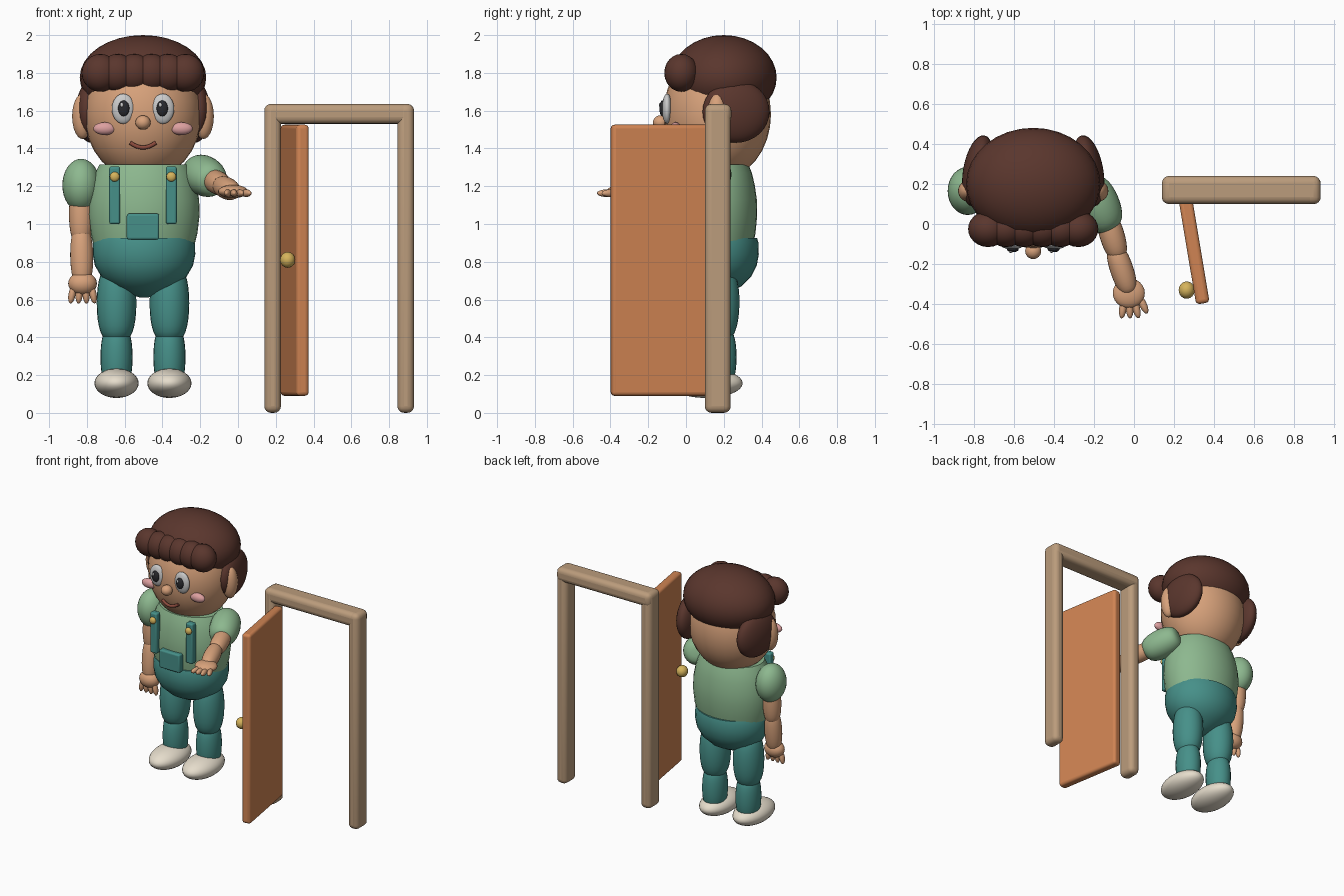
import bpy, bmesh
from math import sin, cos, pi, radians
from mathutils import Vector, Matrix

if "Cube" in bpy.data.objects:
    bpy.data.objects.remove(bpy.data.objects["Cube"])


def material(name, hex_code):
    lin = [((int(hex_code[i:i + 2], 16) / 255 + 0.055) / 1.055) ** 2.4 for i in (0, 2, 4)]
    m = bpy.data.materials.new(name)
    m.diffuse_color = (*lin, 1)
    m.use_nodes = True
    m.node_tree.nodes["Principled BSDF"].inputs["Base Color"].default_value = m.diffuse_color
    return m


SKIN = material("skin", "D8A27B")
HAIR = material("hair", "5A362D")
GREEN = material("shirt", "8DB88F")
TEAL = material("overalls", "469089")
SHOE = material("shoe", "E6DDCC")
WHITE = material("eye_white", "F2F2F0")
BLACK = material("pupil", "2A2A2E")
PINK = material("cheek", "DDA0A0")
LIP = material("lip", "8A4A3C")
GOLD = material("brass", "D6B45C")
DOOR = material("door", "D08453")
FRAME = material("frame", "BB9C7C")
CX = -0.503  # centre line of the figure


def finish(o, name, mat):
    o.name = name
    o.data.materials.append(mat)
    bpy.ops.object.select_all(action='DESELECT')
    o.select_set(True)
    bpy.context.view_layer.objects.active = o
    bpy.ops.object.shade_smooth_by_angle(angle=radians(40))
    return o


def ball(name, loc, size, mat, rot=(0, 0, 0), seg=32):
    bpy.ops.mesh.primitive_uv_sphere_add(segments=seg, ring_count=seg // 2, location=loc, rotation=rot)
    bpy.context.object.scale = size
    return finish(bpy.context.object, name, mat)


def lathe(name, profile, mat, matrix, sy=1.0, n=32):
    """Closed solid of revolution from (z, radius) pairs."""
    bm = bmesh.new()
    rings = [[bm.verts.new((r * cos(2 * pi * i / n), sy * r * sin(2 * pi * i / n), z)) for i in range(n)]
             for z, r in profile]
    for a, b in zip(rings, rings[1:]):
        for i in range(n):
            j = (i + 1) % n
            bm.faces.new((a[i], a[j], b[j], b[i]))
    bm.faces.new(rings[0][::-1])
    bm.faces.new(rings[-1])
    me = bpy.data.meshes.new(name)
    bm.to_mesh(me)
    bm.free()
    o = bpy.data.objects.new(name, me)
    bpy.context.collection.objects.link(o)
    o.matrix_world = matrix
    return finish(o, name, mat)


def limb(name, a, b, r, mat, sy=1.0, power=0.5):
    """Barrel with rounded ends between two points."""
    a, b = Vector(a), Vector(b)
    d = b - a
    prof = []
    for k in range(15):
        u = pi * (0.02 + 0.96 * k / 14)
        prof.append((d.length * (1 - cos(u)) / 2, r * sin(u) ** power))
    rot = d.to_track_quat('Z', 'Y').to_matrix().to_4x4()
    return lathe(name, prof, mat, Matrix.Translation(a) @ rot, sy, 24)


def box(name, loc, size, mat, bevel, rz=0.0):
    bpy.ops.mesh.primitive_cube_add(size=1, location=loc, rotation=(0, 0, rz))
    o = bpy.context.object
    o.scale = size
    bpy.ops.object.transform_apply(location=False, rotation=False, scale=True)
    m = o.modifiers.new("bevel", 'BEVEL')
    m.width, m.segments = bevel, 4
    return finish(o, name, mat)


# head and hair
ball("head", (CX, 0.165, 1.58), (0.31, 0.285, 0.35), SKIN)
ball("hair_cap", (CX, 0.2, 1.775), (0.335, 0.28, 0.225), HAIR)
for i in range(6):
    x = (i - 2.5) * 0.09
    ball("fringe", (CX + x, -0.025, 1.80), (0.1, 0.09, 0.1), HAIR, seg=24)

# paired features of face, straps and legs
for s in (-1, 1):
    ball("side_hair", (CX + s * 0.275, 0.265, 1.595), (0.075, 0.18, 0.165), HAIR, (0, 0, s * radians(10)))
    ball("ear", (CX + s * 0.32, 0.165, 1.57), (0.055, 0.055, 0.12), SKIN)
    ball("eye", (CX + s * 0.105, -0.1, 1.61), (0.06, 0.027, 0.08), WHITE, seg=24)
    ball("pupil", (CX + s * 0.102, -0.125, 1.612), (0.03, 0.016, 0.042), BLACK, seg=20)
    ball("pupil_glint", (CX + s * 0.102 - 0.01, -0.138, 1.63), (0.009, 0.006, 0.011), WHITE, seg=12)
    ball("cheek", (CX + s * 0.203, -0.055, 1.505), (0.06, 0.03, 0.034), PINK, seg=24)
    box("strap", (CX + s * 0.15, -0.06, 1.152), (0.058, 0.05, 0.305), TEAL, 0.012)
    ball("strap_button", (CX + s * 0.15, -0.09, 1.25), (0.026, 0.018, 0.026), GOLD, seg=20)
    x = CX + s * 0.14
    limb("upper_leg", (x, 0.17, 0.78), (x, 0.165, 0.38), 0.105, TEAL, 1.1)
    limb("lower_leg", (x, 0.17, 0.45), (x, 0.17, 0.14), 0.085, TEAL, 1.15, 0.4)
    ball("shoe", (x, 0.105, 0.157), (0.117, 0.195, 0.078), SHOE)
ball("nose", (CX, -0.135, 1.537), (0.04, 0.04, 0.038), SKIN, seg=24)

# smiling mouth
cu = bpy.data.curves.new("mouth", 'CURVE')
cu.dimensions, cu.bevel_depth, cu.bevel_resolution, cu.use_fill_caps = '3D', 0.011, 3, True
sp = cu.splines.new('POLY')
sp.points.add(8)
for i, p in enumerate(sp.points):
    t = (i - 4) / 4
    p.co = (CX + 0.067 * t, -0.098 + 0.008 * t * t, 1.405 + 0.025 * t * t, 1)
mouth = bpy.data.objects.new("mouth", cu)
bpy.context.collection.objects.link(mouth)
cu.materials.append(LIP)

# torso and overalls
lathe("shirt", [(0.86, 0.26), (0.95, 0.283), (1.05, 0.295), (1.13, 0.292), (1.21, 0.277), (1.27, 0.258), (1.315, 0.235)],
      GREEN, Matrix.Translation((CX + 0.005, 0.15, 0)), 0.77)
lathe("overall_seat", [(0.61, 0.02), (0.63, 0.08), (0.67, 0.165), (0.72, 0.225), (0.78, 0.26), (0.84, 0.272),
                       (0.9, 0.27), (0.925, 0.262)], TEAL, Matrix.Translation((CX + 0.005, 0.15, 0)), 0.865)
box("bib_pocket", (CX, -0.08, 0.986), (0.172, 0.055, 0.138), TEAL, 0.012)

# hanging arm
ball("hanging_sleeve", (-0.83, 0.165, 1.205), (0.1, 0.12, 0.14), GREEN)
limb("hanging_upper_arm", (-0.832, 0.16, 1.2), (-0.83, 0.15, 0.9), 0.064, SKIN)
limb("hanging_forearm", (-0.83, 0.15, 0.98), (-0.825, 0.12, 0.68), 0.061, SKIN)
ball("hanging_hand", (-0.823, 0.115, 0.685), (0.076, 0.06, 0.062), SKIN, seg=24)
for i in range(4):
    x = -0.823 + (i - 1.5) * 0.037
    ball("hanging_finger", (x, 0.105, 0.628), (0.019, 0.022, 0.05), SKIN, (0, radians((1.5 - i) * 7), 0), 16)

# reaching arm
limb("reaching_sleeve", (-0.23, 0.22, 1.29), (-0.125, -0.025, 1.22), 0.105, GREEN)
limb("reaching_upper_arm", (-0.145, 0.06, 1.24), (-0.075, -0.17, 1.2), 0.062, SKIN)
limb("reaching_forearm", (-0.1, -0.11, 1.21), (-0.022, -0.345, 1.17), 0.058, SKIN)
ball("reaching_hand", (-0.026, -0.345, 1.172), (0.08, 0.075, 0.035), SKIN, seg=24)
for i in range(4):
    x = -0.055 + i * 0.033
    ball("reaching_finger", (x, -0.42 + (0.02 if i == 3 else 0), 1.163), (0.019, 0.052, 0.02), SKIN,
         (0, 0, radians(-8 + i * 11)), 16)

# door frame
for x in (0.183, 0.888):
    box("frame_post", (x, 0.168, 0.818), (0.088, 0.137, 1.635), FRAME, 0.035)
box("frame_lintel", (0.535, 0.17, 1.583), (0.79, 0.14, 0.105), FRAME, 0.035)

# open door with knob
box("door", (0.3, -0.135, 0.808), (0.068, 0.53, 1.435), DOOR, 0.02, radians(9.5))
ball("door_knob", (0.263, -0.33, 0.81), (0.04, 0.043, 0.042), GOLD, seg=24)
